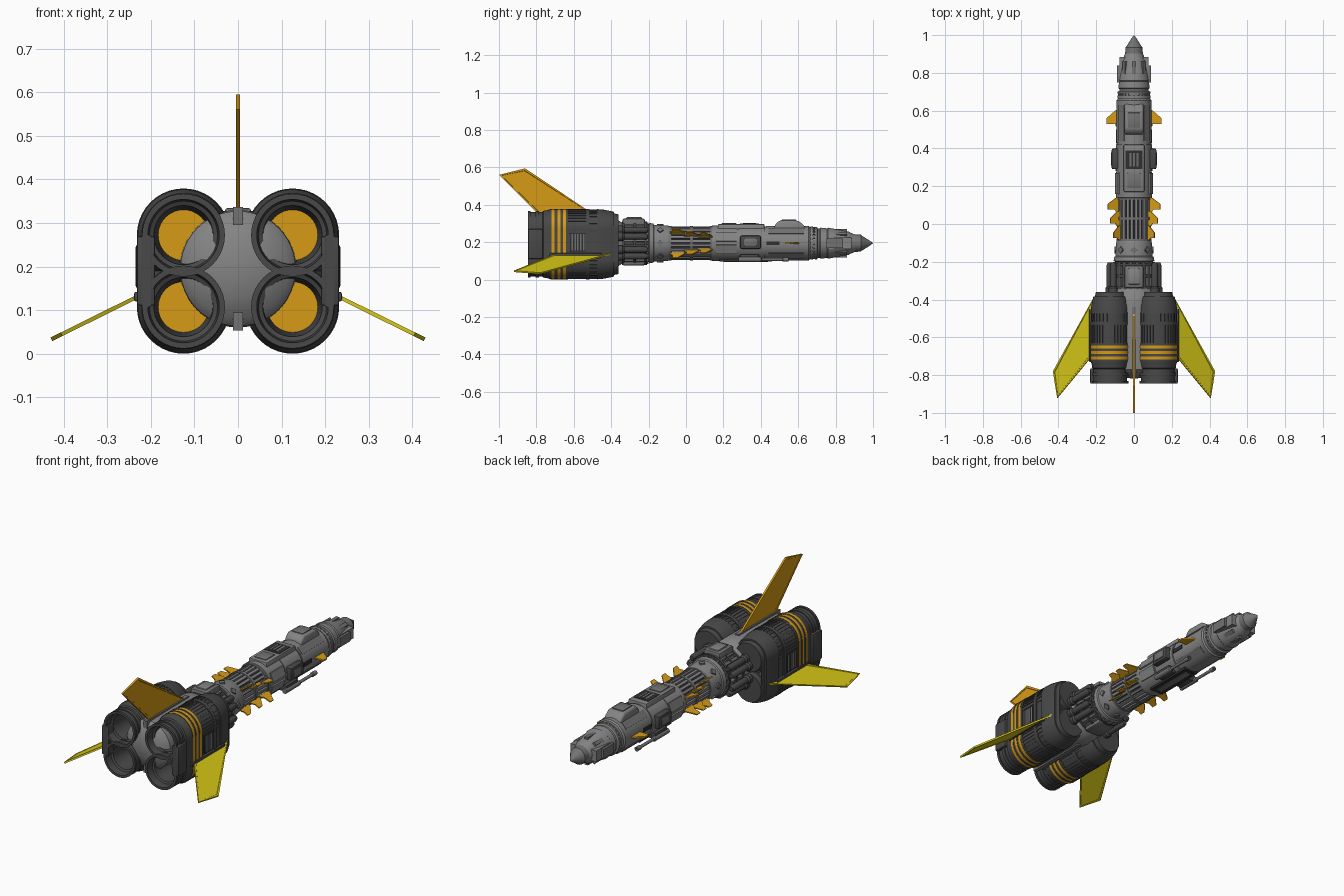
import bpy, bmesh, math
from mathutils import Vector, Matrix

if "Cube" in bpy.data.objects:
    bpy.data.objects.remove(bpy.data.objects["Cube"])

AXIS = 0.195  # height of the hull centreline

def material(name, rgb):
    m = bpy.data.materials.new(name)
    m.diffuse_color = (*rgb, 1)
    m.use_nodes = True
    m.node_tree.nodes["Principled BSDF"].inputs["Base Color"].default_value = m.diffuse_color
    return m

HULL = material("hull grey", (0.23, 0.23, 0.23))
PLATE = material("plate grey", (0.17, 0.17, 0.17))
DARK = material("engine charcoal", (0.065, 0.065, 0.065))
GAP = material("shadow black", (0.03, 0.03, 0.03))
ORANGE = material("orange", (0.68, 0.33, 0.008))
YELLOW = material("yellow", (0.66, 0.56, 0.008))

def make(name, bm, mats, rule=None):
    bmesh.ops.recalc_face_normals(bm, faces=bm.faces)
    if rule:
        for f in bm.faces:
            f.material_index = rule(f.calc_center_median())
    me = bpy.data.meshes.new(name)
    bm.to_mesh(me)
    bm.free()
    for m in mats:
        me.materials.append(m)
    me.shade_smooth()
    me.set_sharp_from_angle(angle=math.radians(32))
    ob = bpy.data.objects.new(name, me)
    bpy.context.collection.objects.link(ob)
    return ob

def lathe(name, profile, mats, cx=0, cz=AXIS, n=40, rule=None):
    """Spin (y, radius) points round an axis running along y."""
    bm = bmesh.new()
    rings = []
    for y, r in profile:
        if r < 1e-5:
            rings.append([bm.verts.new((cx, y, cz))] * n)
        else:
            rings.append([bm.verts.new((cx + r * math.cos(2 * math.pi * i / n), y,
                                        cz + r * math.sin(2 * math.pi * i / n))) for i in range(n)])
    for a, b in zip(rings, rings[1:]):
        for i in range(n):
            j = (i + 1) % n
            bm.faces.new(list(dict.fromkeys((a[i], a[j], b[j], b[i]))))
    return make(name, bm, mats, rule)

def prism(bm, pts, offset):
    """Extrude a flat polygon symmetrically by +-offset."""
    o = Vector(offset)
    lo = [bm.verts.new(Vector(p) - o) for p in pts]
    hi = [bm.verts.new(Vector(p) + o) for p in pts]
    caps = [bm.faces.new(lo), bm.faces.new(hi)]
    for i in range(len(pts)):
        j = (i + 1) % len(pts)
        bm.faces.new((lo[i], lo[j], hi[j], hi[i]))
    return caps

def box(name, x, y, z, mat, bevel=0.0, mirror=False):
    """Box from (min, max) ranges, optionally bevelled and repeated at -x."""
    bm = bmesh.new()
    for s in ((1, -1) if mirror else (1,)):
        c = Vector((s * sum(x) / 2, sum(y) / 2, sum(z) / 2))
        d = (x[1] - x[0], y[1] - y[0], z[1] - z[0])
        bmesh.ops.create_cube(bm, size=1, matrix=Matrix.Translation(c) @ Matrix.Diagonal((*d, 1)))
    if bevel:
        bmesh.ops.bevel(bm, geom=bm.edges[:], offset=bevel, segments=2, profile=0.5, affect='EDGES')
    return make(name, bm, [mat])

def radial(name, n, y, r, width, mat, cx=0, cz=AXIS, angles=None):
    """Boxes standing out from an axis running along y."""
    bm = bmesh.new()
    for a in angles or [360 * (i + 0.5) / n for i in range(n)]:
        m = (Matrix.Translation((cx, sum(y) / 2, cz)) @ Matrix.Rotation(-math.radians(a), 4, 'Y')
             @ Matrix.Translation((sum(r) / 2, 0, 0)) @ Matrix.Diagonal((r[1] - r[0], y[1] - y[0], width, 1)))
        bmesh.ops.create_cube(bm, size=1, matrix=m)
    return make(name, bm, [mat])

def fin(name, pts, thick, mat, inset=0.0):
    bm = bmesh.new()
    p = [Vector(q) for q in pts]
    nrm = (p[1] - p[0]).cross(p[2] - p[0]).normalized()
    caps = prism(bm, p, nrm * thick / 2)
    bmesh.ops.recalc_face_normals(bm, faces=bm.faces)
    if inset:
        bmesh.ops.inset_individual(bm, faces=caps, thickness=inset, depth=0)
        bmesh.ops.inset_individual(bm, faces=caps, thickness=0.002, depth=-0.002)
    return make(name, bm, [mat])

# Nose and hull, built as turned sections
lathe("nose_cone", [(1, 0), (.985, .012), (.94, .04), (.935, .045), (.90, .047), (.90, 0)], [PLATE])
lathe("nose_section", [(.905, 0), (.905, .046), (.88, .056), (.87, .062), (.77, .081), (.76, .083), (.755, .079),
                       (.72, .083), (.715, .078), (.705, .078), (.70, .087), (.69, .087), (.69, .08), (.68, .08),
                       (.68, .088), (.665, .088), (.665, .08), (.65, .08), (.65, 0)], [HULL])
lathe("forward_hull", [(.665, 0), (.665, .084), (.655, .093), (.43, .093), (.43, .089), (.42, .089), (.42, .095),
                       (.28, .095), (.28, .092), (.274, .092), (.274, .095), (.14, .095), (.135, .088), (.135, 0)], [HULL])
radial("nose_cheeks", 0, (.765, .885), (.04, .078), .06, HULL, angles=[0, 180])
radial("nose_cheek_flares", 0, (.75, .84), (.05, .091), .05, PLATE, angles=[0, 180])
radial("nose_strakes", 0, (.73, .86), (.05, .076), .02, PLATE, angles=[45, 90, 135, 225, 270, 315])
radial("neck_studs", 24, (.655, .70), (.07, .086), .010, PLATE)

# Cockpit blister and dorsal panels
bm = bmesh.new()
prism(bm, [(0, .47, .26), (0, .475, .295), (0, .50, .317), (0, .60, .315), (0, .63, .292), (0, .645, .26)], (.05, 0, 0))
bmesh.ops.bevel(bm, geom=[e for e in bm.edges if e.calc_length() < .2], offset=.012, segments=3, profile=.5, affect='EDGES')
make("cockpit_blister", bm, [HULL])
box("cockpit_hatch", (-.033, .033), (.51, .59), (.30, .321), PLATE, .004)
box("dorsal_panel", (-.055, .055), (.17, .42), (.25, .297), HULL, .006)
box("dorsal_recess", (-.045, .045), (.29, .39), (.28, .299), GAP)
radial("dorsal_slats", 0, (.305, .375), (.08, .107), .010, PLATE, angles=[70, 80, 90, 100, 110])
box("dorsal_lid", (-.035, .035), (.19, .27), (.28, .302), PLATE, .004)
box("belly_recess", (-.04, .04), (.18, .46), (.097, .13), GAP)
box("belly_keel", (-.018, .018), (.20, .44), (.093, .13), PLATE, .004)
radial("hull_side_panels", 0, (.16, .27), (.07, .099), .05, HULL, angles=[20, -20, 160, 200])
radial("upper_panels", 0, (.44, .63), (.07, .095), .04, PLATE, angles=[45, 135, -45, 225])
box("side_pod", (.07, .118), (.29, .40), (.165, .235), DARK, .008, True)
box("side_pod_cover", (.08, .122), (.31, .38), (.18, .22), PLATE, .004, True)
box("side_slot", (.08, .0965), (.43, .50), (.185, .205), GAP, 0, True)

# Twin cannons under the hull
for s in (1, -1):
    lathe("cannon", [(.28, 0), (.28, .014), (.40, .014), (.405, .008), (.515, .008), (.518, .012), (.548, .012),
                     (.548, .006), (.53, .006), (.53, 0)], [PLATE], s * .085, .108, 14)
box("cannon_mount", (.045, .09), (.29, .39), (.10, .135), DARK, .004, True)

# Ribbed waist
lathe("waist_core", [(.14, 0), (.14, .078), (-.09, .078), (-.09, 0)], [GAP])
radial("waist_ribs", 24, (-.09, .14), (.06, .089), .014, HULL)
for y in (.135, .03, -.085):
    lathe("waist_band", [(y - .008, .07), (y - .008, .092), (y + .008, .092), (y + .008, .07)], [PLATE])

# Small orange vanes, four at each of three stations
for y, ang, tip in ((.065, 21, .150), (-.01, 26, .140), (-.085, 36, .134)):
    for base in (ang, -ang, 180 - ang, 180 + ang):
        c, s = math.cos(math.radians(base)), math.sin(math.radians(base))
        fin("waist_vane", [(c * r, y + d, AXIS + s * r) for r, d in
                           ((.07, 0), (.10, 0), (.112, .012), (tip, .012), (tip, .04), (.10, .075), (.07, .08))], .006, ORANGE)
for s in (1, -1):
    fin("forward_vane", [(s * .08, .53, AXIS), (s * .146, .53, AXIS), (s * .146, .56, AXIS),
                         (s * .10, .60, AXIS), (s * .08, .61, AXIS)], .008, ORANGE)

# Collar and machinery ahead of the engines
lathe("collar", [(-.085, 0), (-.085, .09), (-.10, .095), (-.17, .098), (-.175, .104), (-.195, .108), (-.2, .10), (-.2, 0)], [HULL])
bm = bmesh.new()
for k in range(8):  # diamond bosses
    m = (Matrix.Translation((0, -.138, AXIS)) @ Matrix.Rotation(math.pi / 4 * k, 4, 'Y') @ Matrix.Translation((.093, 0, 0))
         @ Matrix.Rotation(math.pi / 4, 4, 'X') @ Matrix.Diagonal((.02, .026, .026, 1)))
    bmesh.ops.create_cube(bm, size=1, matrix=m)
make("collar_bosses", bm, [PLATE])
lathe("machinery_core", [(-.19, 0), (-.19, .092), (-.36, .10), (-.36, 0)], [DARK])
radial("machinery_ribs", 20, (-.35, -.2), (.08, .112), .015, PLATE)
for y in (-.215, -.275, -.335):
    lathe("machinery_band", [(y - .007, .09), (y - .007, .116), (y + .007, .116), (y + .007, .09)], [DARK])
box("top_housing", (-.05, .05), (-.34, -.22), (.28, .327), PLATE, .010)
box("top_housing_lid", (-.03, .03), (-.32, -.235), (.31, .334), HULL, .006)
box("bottom_housing", (-.05, .05), (-.34, -.22), (.075, .11), PLATE, .010)
for s in (1, -1):
    for z in (.125, .16, .23, .265):
        x = .128 if abs(z - AXIS) < .05 else .11
        lathe("feed_pipe", [(-.205, 0), (-.205, .012), (-.22, .017), (-.33, .017), (-.34, .024), (-.38, .024), (-.38, 0)],
              [DARK], s * x, z, 14)

# Central spine between the engines
lathe("engine_spine", [(-.82, 0), (-.81, .06), (-.79, .115), (-.77, .132), (-.60, .135), (-.42, .135), (-.37, .128),
                       (-.335, .105), (-.335, 0)], [HULL], n=48)
radial("spine_keels", 0, (-.80, -.44), (.10, .142), .022, PLATE, angles=[90, 270])

# Four engines, with shells filling the flat outer side of each pair
STRIPES = [-.71, -.68, -.65]
shell = [(-.845, .095), (-.832, .095), (-.832, .089), (-.805, .089), (-.805, .095), (-.785, .095), (-.785, .09),
         (-.768, .09), (-.762, .096), (-.742, .099), (-.725, .105)]
for y in STRIPES:
    shell += [(y - .008, .105), (y - .008, .107), (y + .008, .107), (y + .008, .105)]
shell += [(-.63, .105), (-.63, .101), (-.535, .101), (-.535, .106), (-.515, .106), (-.515, .10), (-.475, .10),
          (-.475, .105), (-.44, .102), (-.40, .094), (-.385, .09), (-.385, .082), (-.36, .077)]
bell = [(-.68, 0), (-.68, .058), (-.76, .064), (-.80, .068), (-.805, .078), (-.845, .082)]

def striped(c):
    return int(any(abs(c.y - y) < .0079 for y in STRIPES) and (abs(c.x) - .125) ** 2 + .0001 > 0)

def engine_rule(c):
    # the nozzle floor and bell stay dark; only the outer shell carries stripes
    return striped(c)

EX, EZ = .125, (.107, .272)
for s in (1, -1):
    for z in EZ:
        lathe("engine", bell + shell + [(-.36, 0)], [DARK, ORANGE], s * EX, z, 40, engine_rule)
        radial("engine_ribs", 36, (-.63, -.535), (.09, .1045), .008, DARK, s * EX, z)
        radial("engine_front_ribs", 30, (-.515, -.475), (.09, .104), .009, DARK, s * EX, z)
    bm = bmesh.new()
    outline = [(s * (EX + r), y, sum(EZ) / 2) for y, r in shell]
    prism(bm, [(s * .20, -.845, sum(EZ) / 2)] + outline + [(s * .20, -.36, sum(EZ) / 2)], (0, 0, (EZ[1] - EZ[0]) / 2))
    make("engine_side_shell", bm, [DARK, ORANGE], striped)
box("side_rear_frame", (.19, .232), (-.845, -.765), (.11, .27), DARK, .006, True)
box("side_machinery", (.20, .2335), (-.62, -.54), (.15, .25), GAP, .003, True)
for k in range(5):
    box("side_machinery_bar", (.21, .235), (-.612 + k * .015, -.604 + k * .015), (.155, .245), PLATE, 0, True)
box("fin_root", (.215, .238), (-.73, -.45), (.12, .142), DARK, .004, True)

# Large tail fins
fin("top_fin", [(0, -.45, .32), (0, -.86, .595), (0, -1, .56), (0, -.76, .32)], .010, ORANGE, .012)
for s in (1, -1):
    fin("side_fin", [(s * .215, -.395, .1385), (s * .215, -.69, .1385), (s * .405, -.92, .0444), (s * .428, -.78, .033)],
        .009, YELLOW, .010)
